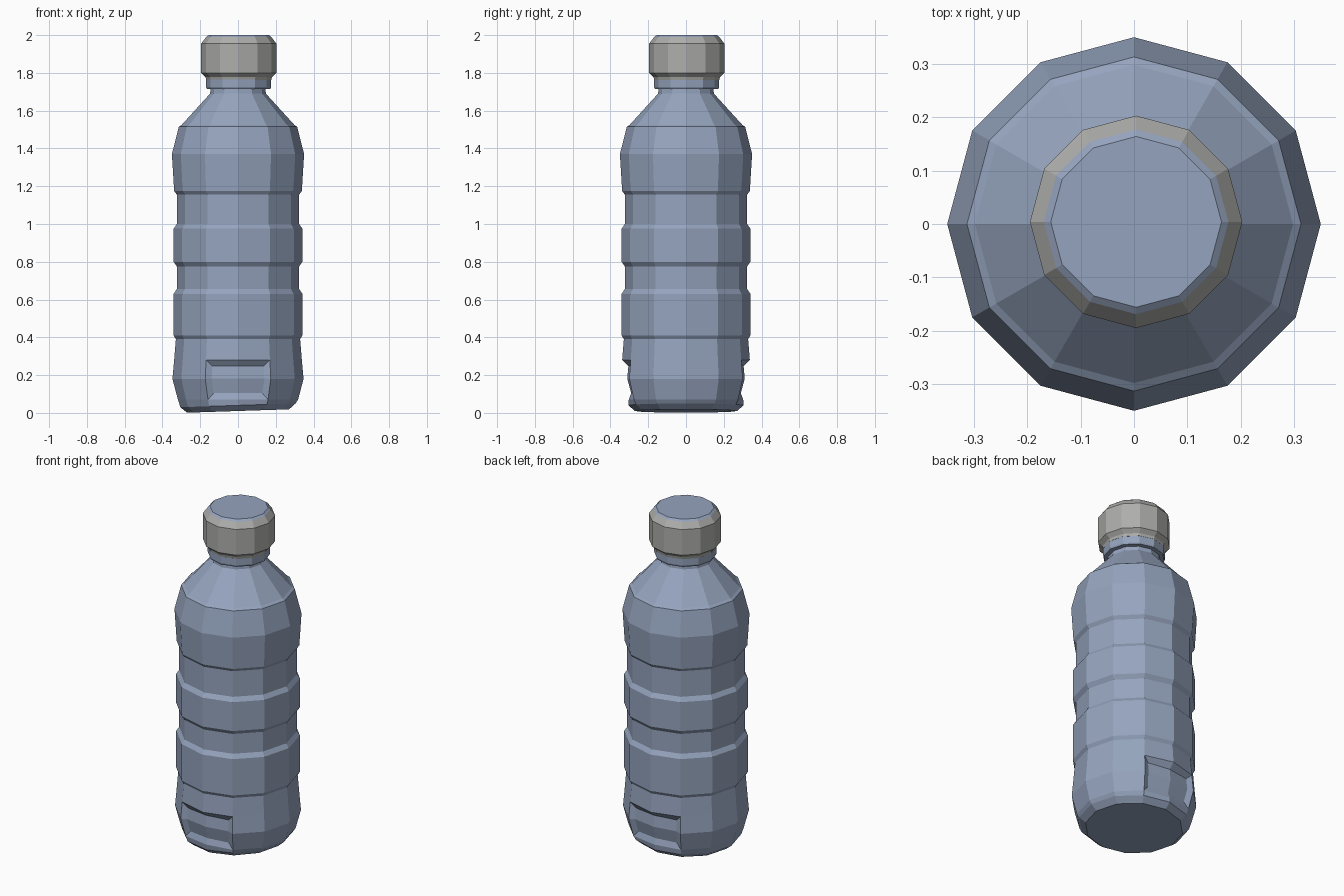
import bpy, bmesh, math

if "Cube" in bpy.data.objects:
    bpy.data.objects.remove(bpy.data.objects["Cube"])

SIDES = 12


def material(name, rgb):
    m = bpy.data.materials.new(name)
    m.diffuse_color = (*rgb, 1)
    m.use_nodes = True
    m.node_tree.nodes["Principled BSDF"].inputs["Base Color"].default_value = m.diffuse_color
    return m


blue = material("bottle blue", (0.30, 0.37, 0.51))
grey = material("cap grey", (0.42, 0.42, 0.41))


def lathe(profile, cx=0.0, cy=0.0):
    """Turn (radius, height) points into a closed twelve-sided solid."""
    bm = bmesh.new()
    rings = []
    for r, z in profile:
        rings.append([bm.verts.new((cx + r * math.cos(2 * math.pi * i / SIDES),
                                    cy + r * math.sin(2 * math.pi * i / SIDES), z))
                      for i in range(SIDES)])
    for a, b in zip(rings, rings[1:]):
        for i in range(SIDES):
            j = (i + 1) % SIDES
            bm.faces.new((a[i], a[j], b[j], b[i]))
    bm.faces.new(rings[0][::-1])
    bm.faces.new(rings[-1])
    bm.normal_update()
    return bm


def finish(bm, name, mats):
    me = bpy.data.meshes.new(name)
    bm.to_mesh(me)
    bm.free()
    for m in mats:
        me.materials.append(m)
    ob = bpy.data.objects.new(name, me)
    bpy.context.collection.objects.link(ob)
    return ob


# Body: rounded foot, three raised bands, shoulder, short neck
profile = [(0.27, 0.005), (0.305, 0.035), (0.318, 0.07), (0.347, 0.18), (0.338, 0.28), (0.329, 0.39)]
for low, high in ((0.41, 0.63), (0.80, 0.975)):
    profile += [(0.341, low), (0.341, high), (0.324, high + 0.025), (0.324, low + 0.365 if low < 0.5 else 1.155)]
profile += [(0.338, 1.175), (0.35, 1.37), (0.313, 1.515), (0.298, 1.525),
            (0.148, 1.69), (0.145, 1.715)]
body = lathe(profile)

# Shallow grip dents low on the front and back
for side in (-1, 1):
    dent = [f for f in body.faces
            if 0.08 < f.calc_center_median().z < 0.27
            and side * f.calc_center_median().y > 0.28
            and abs(f.calc_center_median().x) < 0.12]
    bmesh.ops.inset_region(body, faces=dent, thickness=0.03, depth=-0.02,
                           use_even_offset=True)
    for v in body.verts:
        if abs(v.co.x) < 0.01 and side * v.co.y > 0.25 and 0.06 < v.co.z < 0.25:
            v.co.y -= side * 0.015

# The foot is slightly tilted
for v in body.verts:
    if v.co.z < 0.05:
        v.co.z += 0.005 + v.co.x * 0.033
finish(body, "bottle_body", [blue])

# Collar below the cap
finish(lathe([(0.168, 1.715), (0.172, 1.725), (0.172, 1.765)], 0.003, 0.003),
       "neck_collar", [blue])

# Cap: grey wall with a blue top disc
cap = lathe([(0.172, 1.763), (0.176, 1.778), (0.199, 1.80), (0.199, 1.955),
             (0.173, 1.99), (0.16, 2.0)], 0.004, 0.004)
for f in cap.faces:
    if f.normal.z > 0.7 and f.calc_center_median().z > 1.99:
        f.material_index = 1
finish(cap, "cap", [grey, blue])
